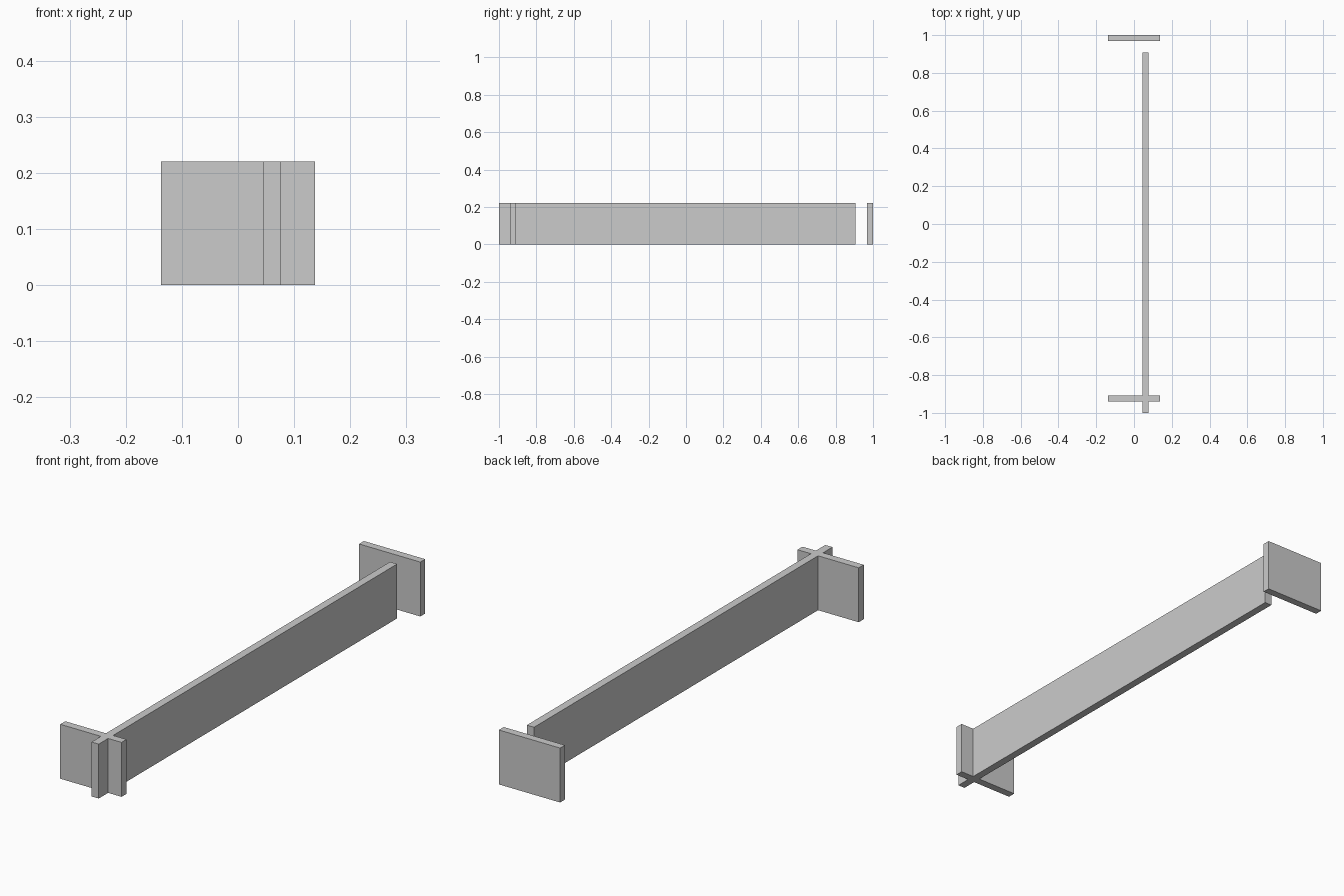
import bpy
import bmesh

if "Cube" in bpy.data.objects:
    bpy.data.objects.remove(bpy.data.objects["Cube"])

HEIGHT = 0.22
PLATE_X = (-0.137, 0.137)   # cross plates, left to right
WALL_X = (0.045, 0.077)     # long wall, left to right
WALL_Y = (-1.0, 0.907)
FRONT_Y = (-0.94, -0.908)
BACK_Y = (0.969, 1.0)


def extrude_plan(name, outline):
    """Raise a counter-clockwise plan outline to the wall height."""
    bm = bmesh.new()
    base = bm.faces.new([bm.verts.new((x, y, 0)) for x, y in outline])
    top = bmesh.ops.extrude_face_region(bm, geom=[base], use_keep_orig=True)["geom"]
    bmesh.ops.translate(bm, vec=(0, 0, HEIGHT),
                        verts=[g for g in top if isinstance(g, bmesh.types.BMVert)])
    bmesh.ops.recalc_face_normals(bm, faces=bm.faces)
    mesh = bpy.data.meshes.new(name)
    bm.to_mesh(mesh)
    bm.free()
    obj = bpy.data.objects.new(name, mesh)
    bpy.context.collection.objects.link(obj)
    return obj


(px0, px1), (wx0, wx1) = PLATE_X, WALL_X
(wy0, wy1), (fy0, fy1), (by0, by1) = WALL_Y, FRONT_Y, BACK_Y

# Long wall joined to the front cross plate
extrude_plan("long_wall_with_front_plate", [
    (wx0, wy0), (wx1, wy0), (wx1, fy0), (px1, fy0), (px1, fy1), (wx1, fy1),
    (wx1, wy1), (wx0, wy1), (wx0, fy1), (px0, fy1), (px0, fy0), (wx0, fy0)])

# Free-standing back plate
extrude_plan("back_plate", [(px0, by0), (px1, by0), (px1, by1), (px0, by1)])
